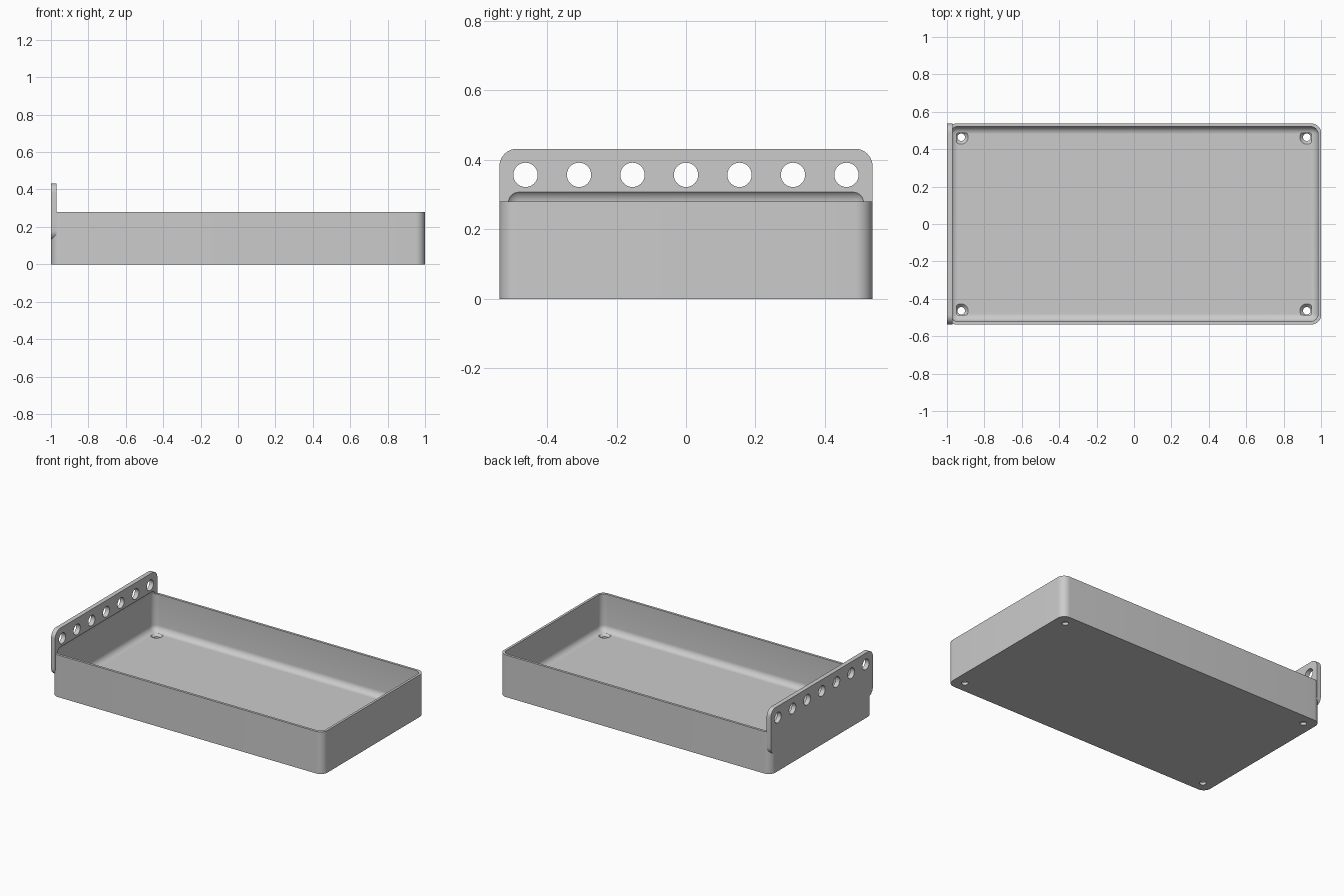
import bpy
import bmesh
import math
from mathutils import Matrix

default_cube = bpy.data.objects.get("Cube")
if default_cube:
    bpy.data.objects.remove(default_cube, do_unlink=True)

HALF_X, HALF_Y = 1.0, 0.537
HEIGHT, FLOOR, WALL = 0.28, 0.035, 0.016
CORNER, FILLET = 0.05, 0.04
PLATE_T, PLATE_LOW, PLATE_TOP = 0.03, 0.13, 0.432

# Single grey finish
grey = bpy.data.materials.new("light_grey")
grey.use_nodes = True
color = (0.6, 0.6, 0.6, 1)
grey.diffuse_color = color
grey.node_tree.nodes["Principled BSDF"].inputs["Base Color"].default_value = color


def finish(bm, name):
    bmesh.ops.recalc_face_normals(bm, faces=bm.faces)
    mesh = bpy.data.meshes.new(name)
    bm.to_mesh(mesh)
    bm.free()
    mesh.materials.append(grey)
    obj = bpy.data.objects.new(name, mesh)
    bpy.context.collection.objects.link(obj)
    return obj


def rounded_box(name, low, high, radius, axis=None):
    """Box with all edges rounded, or only those parallel to one axis."""
    bm = bmesh.new()
    bmesh.ops.create_cube(bm, size=1)
    for v in bm.verts:
        v.co = [(l + h) / 2 + c * (h - l) for l, h, c in zip(low, high, v.co)]

    def along(edge):
        d = edge.verts[1].co - edge.verts[0].co
        return abs(d[axis]) > 0.99 * d.length

    edges = [e for e in bm.edges if axis is None or along(e)]
    bmesh.ops.bevel(bm, geom=edges, offset=radius, segments=10,
                    profile=0.5, affect='EDGES')
    return finish(bm, name)


def add_cone(bm, r1, r2, depth, center, turn=0.0):
    bmesh.ops.create_cone(bm, cap_ends=True, segments=40, radius1=r1,
                          radius2=r2, depth=depth,
                          matrix=Matrix.Translation(center)
                          @ Matrix.Rotation(turn, 4, 'Y'))


def combine(target, other, operation):
    mod = target.modifiers.new(operation.title(), 'BOOLEAN')
    mod.operation = operation
    mod.solver = 'EXACT'
    mod.object = other
    bpy.context.view_layer.objects.active = target
    bpy.ops.object.modifier_apply(modifier=mod.name)
    bpy.data.objects.remove(other, do_unlink=True)


# Tray body and hanging plate
tray = rounded_box("tray", (-HALF_X, -HALF_Y, 0), (HALF_X, HALF_Y, HEIGHT),
                   CORNER, axis=2)
plate = rounded_box("hanging_plate", (-HALF_X, -HALF_Y, PLATE_LOW),
                    (-HALF_X + PLATE_T, HALF_Y, PLATE_TOP), CORNER, axis=0)
combine(tray, plate, 'UNION')

# Filleted cavity, which also hollows the foot of the plate
cavity = rounded_box("cavity_cutter",
                     (-HALF_X + WALL, -HALF_Y + WALL, FLOOR),
                     (HALF_X - WALL, HALF_Y - WALL, 0.317), FILLET)
combine(tray, cavity, 'DIFFERENCE')

# Row of plate holes
bm = bmesh.new()
for i in range(-3, 4):
    add_cone(bm, 0.035, 0.035, 0.2, (-HALF_X, i * 0.154, 0.357), math.pi / 2)
combine(tray, finish(bm, "plate_hole_cutter"), 'DIFFERENCE')

# Countersunk floor holes: straight bores, then conical seats
for r1, r2, low, high in ((0.02, 0.02, -0.1, 0.1),
                          (0.02, 0.038, FLOOR - 0.018, FLOOR + 0.0005)):
    bm = bmesh.new()
    for sx in (-1, 1):
        for sy in (-1, 1):
            add_cone(bm, r1, r2, high - low,
                     (sx * 0.924, sy * 0.464, (low + high) / 2))
    combine(tray, finish(bm, "floor_hole_cutter"), 'DIFFERENCE')

# Smooth shading on rounded surfaces
bpy.ops.object.select_all(action='DESELECT')
tray.select_set(True)
bpy.context.view_layer.objects.active = tray
bpy.ops.object.shade_smooth_by_angle(angle=math.radians(30))
